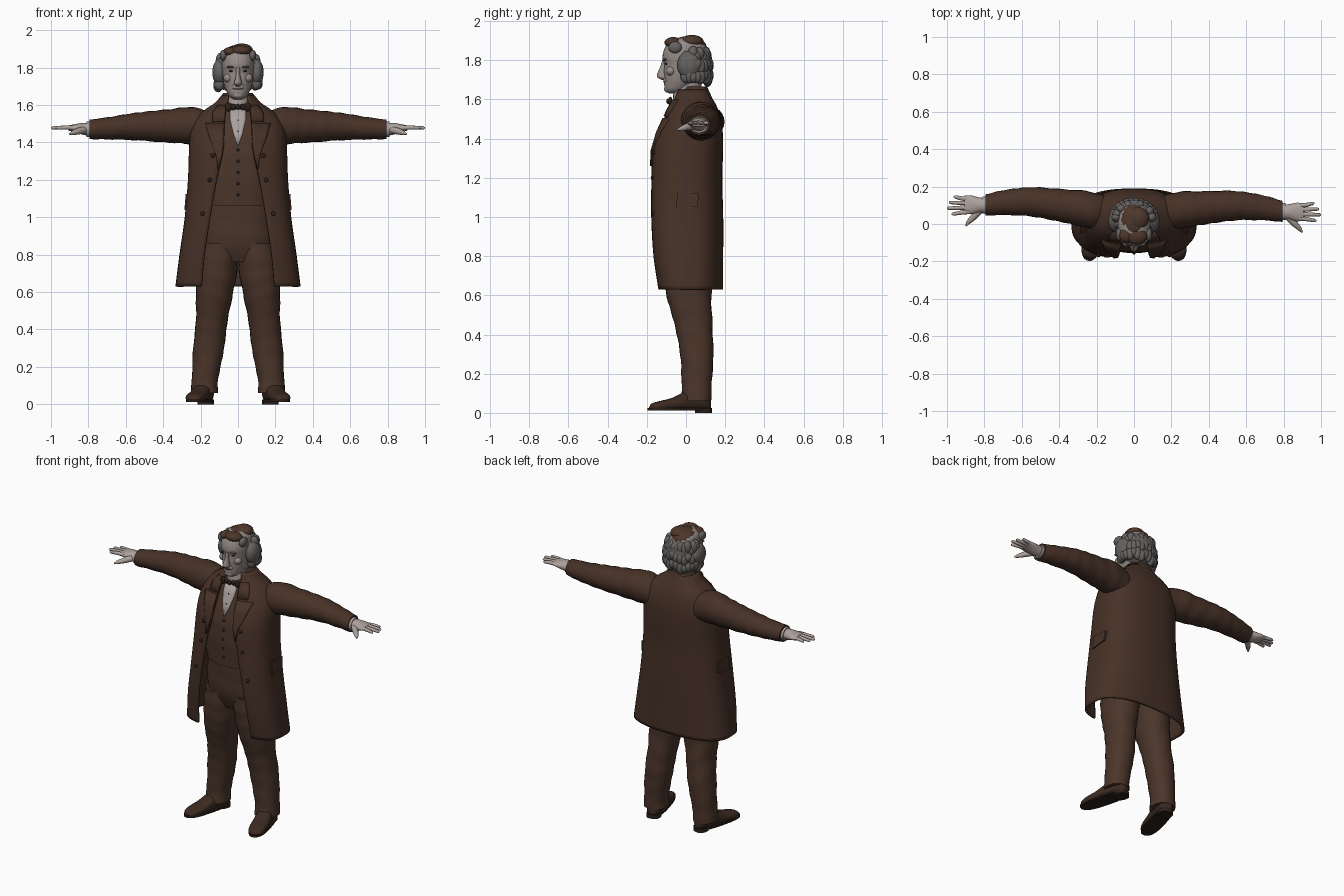
import bpy, bmesh, math, random
from mathutils import Vector, Matrix

if "Cube" in bpy.data.objects:
    bpy.data.objects.remove(bpy.data.objects["Cube"])
random.seed(4)
TAU = math.tau


def material(name, rgb):
    m = bpy.data.materials.new(name)
    m.use_nodes = True
    m.diffuse_color = (*rgb, 1)
    m.node_tree.nodes["Principled BSDF"].inputs["Base Color"].default_value = (*rgb, 1)
    return m


COAT = material("coat brown", (.062, .031, .02))
CLOTH = material("suit brown", (.07, .036, .023))
SHOE = material("shoe brown", (.045, .023, .015))
DARK = material("dark trim", (.025, .014, .01))
FACE = material("face skin", (.30, .26, .24))
HAND = material("hand skin", (.42, .36, .33))
HAIR = material("grey hair", (.13, .122, .116))
CROWN = material("crown brown", (.075, .038, .024))
SHIRT = material("shirt", (.40, .36, .34))


def sample(table, t):
    """Smooth interpolation of a table whose first column is the key."""
    i = 0
    while i < len(table) - 2 and t > table[i + 1][0]:
        i += 1
    a, b = table[i], table[i + 1]
    pre, post = table[max(i - 1, 0)], table[min(i + 2, len(table) - 1)]
    h = b[0] - a[0]
    u = min(max((t - a[0]) / h, 0), 1)
    out = []
    for k in range(1, len(a)):
        m0 = (b[k] - pre[k]) / (b[0] - pre[0]) * h
        m1 = (post[k] - a[k]) / (post[0] - a[0]) * h
        d = b[k] - a[k]
        out.append(a[k] + u * (m0 + u * (3 * d - 2 * m0 - m1 + u * (m0 + m1 - 2 * d))))
    return out


def spans(table, n):
    return [table[0][0] + (table[-1][0] - table[0][0]) * i / n for i in range(n + 1)]


def finish(name, bm, mat, closed=True, angle=40):
    if closed:
        bmesh.ops.recalc_face_normals(bm, faces=bm.faces[:])
    me = bpy.data.meshes.new(name)
    bm.to_mesh(me)
    bm.free()
    me.materials.append(mat)
    ob = bpy.data.objects.new(name, me)
    bpy.context.collection.objects.link(ob)
    bpy.ops.object.select_all(action="DESELECT")
    ob.select_set(True)
    bpy.context.view_layer.objects.active = ob
    bpy.ops.object.shade_smooth_by_angle(angle=math.radians(angle))
    return ob


def loft(name, rings, mat, closed=True, thick=0):
    bm = bmesh.new()
    rows = [[bm.verts.new(p) for p in r] for r in rings]
    n = len(rows[0])
    for a, b in zip(rows, rows[1:]):
        for j in range(n if closed else n - 1):
            k = (j + 1) % n
            bm.faces.new((a[j], b[j], b[k], a[k]))
    if closed:
        bm.faces.new(rows[0])
        bm.faces.new(rows[-1])
    ob = finish(name, bm, mat, closed)
    if thick:
        mod = ob.modifiers.new("thickness", "SOLIDIFY")
        mod.thickness, mod.offset = thick, -1
    return ob


def power(v, p):
    return math.copysign(abs(v) ** p, v)


def standing(name, table, mat, p=1.0, fold=0, n=24, side=1):
    """Upright loft from rows of height, centre x, half width, front y, back y."""
    rings = []
    for z in spans(table, 30):
        cx, rx, f, b = sample(table, z)
        ring = []
        for j in range(n):
            a = TAU * j / n
            k = 1 + fold * math.sin(z * 55 + 3 * math.sin(a + z * 6))
            ring.append((side * (cx + rx * k * power(math.sin(a), p)),
                         (f + b) / 2 + (b - f) / 2 * k * power(math.cos(a), p), z))
        rings.append(ring)
    return loft(name, rings, mat)


def tube(name, pts, radii, mat, n=10):
    pts = [Vector(p) for p in pts]
    rings = []
    for i, (p, r) in enumerate(zip(pts, radii)):
        q = (pts[min(i + 1, len(pts) - 1)] - pts[max(i - 1, 0)]).to_track_quat("Z", "Y")
        rings.append([p + q @ Vector((r * math.cos(TAU * j / n), r * math.sin(TAU * j / n), 0))
                      for j in range(n)])
    return loft(name, rings, mat)


def blobs(name, items, mat):
    bm = bmesh.new()
    for loc, radii in items:
        m = Matrix.Translation(loc) @ Matrix.Diagonal((*radii, 1))
        bmesh.ops.create_uvsphere(bm, u_segments=18, v_segments=12, radius=1, matrix=m)
    return finish(name, bm, mat, angle=70)


# Frock coat: height, half width, front y, back y, front squareness, opening
coat = [(.63, .335, -.15, .19, .6, .195), (.8, .313, -.175, .19, .6, .18),
        (1, .285, -.185, .19, .62, .15), (1.2, .268, -.182, .185, .7, .115),
        (1.36, .262, -.172, .19, .78, .08), (1.45, .255, -.14, .186, .8, .075),
        (1.52, .23, -.108, .173, .85, .072), (1.57, .185, -.085, .155, .9, .068),
        (1.61, .125, -.068, .132, 1, .06), (1.65, .09, -.055, .11, 1, .052)]


def coat_y(x, z):
    rx, f, b, p, _ = sample(coat, z)
    s = min(1, abs(x) / rx) ** (1 / p)
    return (f + b) / 2 - (b - f) / 2 * math.sqrt(1 - s * s) ** p


rings = []
for z in spans(coat, 44):
    rx, f, b, p, gap = sample(coat, z)
    limit = math.pi - math.asin((gap / rx) ** (1 / p))
    ring = []
    for j in range(57):
        a = limit * (j / 28 - 1)
        s, c = math.sin(a), math.cos(a)
        q = p if c < 0 else .82
        ring.append((rx * power(s, q), (f + b) / 2 + (b - f) / 2 * power(c, q), z))
    rings.append(ring)
loft("frock_coat", rings, COAT, closed=False, thick=.014)


def front_plate(name, rows, mat, surface, lift):
    """Thin plate that follows a front surface; rows of z, x from, x to."""
    rings = [[(x0 + (x1 - x0) * j / 6, surface(x0 + (x1 - x0) * j / 6, z) - lift, z)
              for j in range(7)] for z, x0, x1 in rows]
    if rows[0][1] + rows[0][2] < 0 or rows[0][1] < 0:
        rings = [sorted(r) for r in rings]
    rings = [r[::-1] for r in rings]
    return loft(name, rings, mat, closed=False, thick=.009)


# Vest, shirt front and trouser seat
vest = [(1.06, 0, .185, -.148, .13), (1.2, 0, .2, -.155, .14), (1.36, 0, .2, -.145, .15),
        (1.48, 0, .17, -.108, .13), (1.56, 0, .11, -.075, .1), (1.61, 0, .075, -.055, .08)]
standing("vest", vest, CLOTH, .85, .006, 32)


def vest_y(x, z):
    _, rx, f, b = sample(vest, z)
    s = min(1, abs(x) / rx) ** (1 / .85)
    return (f + b) / 2 - (b - f) / 2 * math.sqrt(1 - s * s) ** .85


front_plate("shirt_front", [(1.39, -.004, .004), (1.45, -.025, .025), (1.52, -.042, .042),
                            (1.6, -.045, .045)], SHIRT, vest_y, .006)
standing("trouser_seat", [(.76, 0, .16, -.09, .12), (.85, 0, .195, -.125, .145),
                          (1, 0, .19, -.137, .135), (1.1, 0, .18, -.14, .125)], CLOTH, .85, .006, 32)
blobs("vest_buttons", [((0, vest_y(0, z) - .002, z), (.008, .006, .008))
                       for z in (1.12, 1.18, 1.24, 1.3, 1.36)], DARK)
blobs("shirt_studs", [((0, vest_y(0, z) - .007, z), (.004, .003, .004)) for z in (1.46, 1.52)], DARK)

# Collar, shirt collar and bow tie
standing("coat_collar", [(1.585, 0, .135, -.04, .145), (1.62, 0, .108, -.035, .128),
                         (1.665, 0, .078, -.015, .108)], COAT)
standing("shirt_collar", [(1.57, 0, .066, -.068, .08), (1.645, 0, .062, -.064, .08)], SHIRT)
blobs("bow_tie", [((0, -.088, 1.59), (.014, .013, .015))]
      + [((s * x, -.08, 1.59), (.02, .01, h)) for s in (1, -1) for x, h in ((.025, .016), (.05, .024))], DARK)

# Paired parts; the right arm sits a little further back
leg = [(.06, .18, .072, -.03, .13), (.12, .178, .07, -.022, .13), (.3, .157, .083, -.03, .14),
       (.45, .14, .085, -.058, .135), (.6, .125, .1, -.1, .13), (.75, .11, .11, -.122, .142),
       (.86, .1, .1, -.125, .145)]
sleeve = [(.16, .065, 1.47, .09, .095), (.25, .075, 1.49, .098, .1), (.36, .085, 1.488, .09, .09),
          (.55, .098, 1.485, .078, .073), (.7, .085, 1.475, .066, .059), (.795, .067, 1.47, .056, .052)]
palm = [(.77, .065, 1.468, .038, .034), (.83, .065, 1.473, .041, .032),
        (.87, .064, 1.476, .05, .022), (.905, .064, 1.477, .046, .014)]


def along_x(name, table, mat, side, fold=0, steps=36):
    rings = []
    for x in spans(table, steps):
        cy, cz, ry, rz = sample(table, x)
        cy += .035 * max(0, x - .2) / .6 if side < 0 else 0
        ring = []
        for j in range(24):
            a = TAU * j / 24
            k = 1 + fold * math.sin(x * 70 + 2 * math.sin(a + x * 9))
            ring.append((side * x, cy + ry * k * math.cos(a), cz + rz * k * math.sin(a)))
        rings.append(ring)
    loft(name, rings, mat)


for s, word in ((1, "left"), (-1, "right")):
    standing(word + "_trouser_leg", leg, CLOTH, .9, .018, 24, s)
    along_x(word + "_sleeve", sleeve, COAT, s, .02)
    along_x(word + "_shirt_cuff", [(.78, .066, 1.47, .047, .043), (.81, .066, 1.47, .045, .041)], SHIRT, s, 0, 2)
    along_x(word + "_palm", palm, HAND, s, 0, 10)
    dy = .035 if s < 0 else 0
    for name, off, tip in (("index", -.034, .975), ("middle", -.011, 1), ("ring", .012, .99), ("little", .034, .965)):
        y = .064 + off + dy
        tube(f"{word}_{name}_finger", [(s * .88, y, 1.478), (s * .92, y + off * .1, 1.48),
             (s * (tip - .008), y + off * .35, 1.478), (s * tip, y + off * .4, 1.477)],
             [.012, .0115, .009, .003], HAND)
    tube(word + "_thumb", [(s * .82, .045 + dy, 1.468), (s * .855, .005 + dy, 1.46),
         (s * .885, -.025 + dy, 1.45), (s * .9, -.045 + dy, 1.445)], [.02, .018, .012, .004], HAND)

    # Shoe: sections along the foot, turned outward, over a sole and heel
    turn = Matrix.Translation((s * .182, .05, 0)) @ Matrix.Rotation(s * .26, 4, "Z")
    foot = [(-.245, .012, .03), (-.235, .034, .046), (-.19, .05, .06), (-.12, .052, .078),
            (-.05, .048, .11), (.03, .045, .12), (.068, .036, .115), (.076, .02, .1)]
    rings = [[turn @ Vector((w * power(math.cos(TAU * j / 20), .8),
                             y, .012 + (h - .012) * (.5 + .5 * power(math.sin(TAU * j / 20), .8))))
              for j in range(20)] for y in spans(foot, 24) for w, h in [sample(foot, y)]]
    loft(word + "_shoe", rings, SHOE)
    for part, cy, ry, rx, z0 in (("sole", -.087, .168, .054, .012), ("heel", .04, .042, .043, 0)):
        rings = [[turn @ Vector((rx * power(math.cos(TAU * j / 24), .75),
                                 cy + ry * power(math.sin(TAU * j / 24), .75), z)) for j in range(24)]
                 for z in (z0, .026)]
        loft(f"{word}_shoe_{part}", rings, DARK)

    # Notched lapel, buttons and pocket flap
    for part, rows in (("lapel", [(1.26, .103, .108), (1.34, .085, .12), (1.43, .076, .155), (1.505, .073, .175)]),
                       ("collar_wing", [(1.515, .072, .14), (1.56, .069, .135), (1.6, .062, .11)])):
        front_plate(f"{word}_{part}", [(z, *sorted((s * a, s * b))) for z, a, b in rows], COAT, coat_y, .009)
    blobs(word + "_coat_buttons", [((s * x, coat_y(x, z) - .003, z), (.012, .008, .012))
                                   for z, x in ((1.33, .135), (1.2, .15), (1.02, .19))], DARK)
    rings = [[(s * (sample(coat, z)[0] + out), y, z) for y, z in
              ((-.05, 1.04), (.06, 1.055), (.065, 1.12), (-.045, 1.125))] for out in (-.025, .006)]
    loft(word + "_pocket_flap", rings, COAT)

# Head: neck, skull and features
standing("neck", [(1.57, 0, .06, -.055, .075), (1.7, 0, .06, -.06, .08)], FACE)
standing("head", [(1.63, 0, .022, -.085, -.03), (1.645, 0, .044, -.105, 0), (1.67, 0, .06, -.111, .05),
                  (1.7, 0, .073, -.11, .08), (1.74, 0, .081, -.113, .1), (1.78, 0, .086, -.112, .11),
                  (1.81, 0, .087, -.12, .11), (1.85, 0, .086, -.113, .11), (1.89, 0, .075, -.09, .09),
                  (1.912, 0, .045, -.05, .05)], FACE, .92, 0, 32)
standing("nose", [(1.7, 0, .012, -.125, -.09), (1.712, 0, .021, -.146, -.09), (1.73, 0, .018, -.147, -.09),
                  (1.765, 0, .011, -.132, -.09), (1.8, 0, .011, -.121, -.09)], FACE, 1, 0, 16)
blobs("chin_and_cheeks", [((0, -.092, 1.652), (.03, .02, .018)), ((0, -.1, 1.697), (.034, .016, .02))]
      + [((s * .052, -.078, 1.745), (.026, .024, .024)) for s in (1, -1)], FACE)
blobs("eyes", [((s * .034, -.101, 1.782), (.015, .007, .006)) for s in (1, -1)], DARK)
blobs("eyebrows", [((s * .036, -.107, 1.803), (.025, .012, .006)) for s in (1, -1)], HAIR)
blobs("mouth", [((0, -.112, 1.69), (.026, .006, .003))], DARK)

# Wavy grey hair round the sides and back, brown crown on top
locks = [((0, .035, 1.785), (.112, .1, .115))]
locks += [((s * .1, .015, 1.775), (.038, .06, .07)) for s in (1, -1)]
for i in range(54):
    a = math.radians(-112 + 224 * (i % 18) / 17)
    z = 1.715 + .055 * (i // 18) + random.uniform(-.012, .012)
    w = .088 if i // 18 == 2 else .1
    locks.append(((w * 1.07 * math.sin(a), .03 + w * .85 * math.cos(a), z),
                  (.026, .026, random.uniform(.03, .046))))
blobs("grey_hair", locks, HAIR)
blobs("crown_hair", [((0, .01, 1.868), (.08, .095, .054)), ((.015, -.065, 1.89), (.055, .045, .028)),
                     ((-.04, -.06, 1.885), (.04, .04, .026)), ((.02, .03, 1.895), (.06, .06, .034))], CROWN)
blobs("temple_hair", [((s * .078, -.055, 1.865), (.02, .035, .03)) for s in (1, -1)], HAIR)
